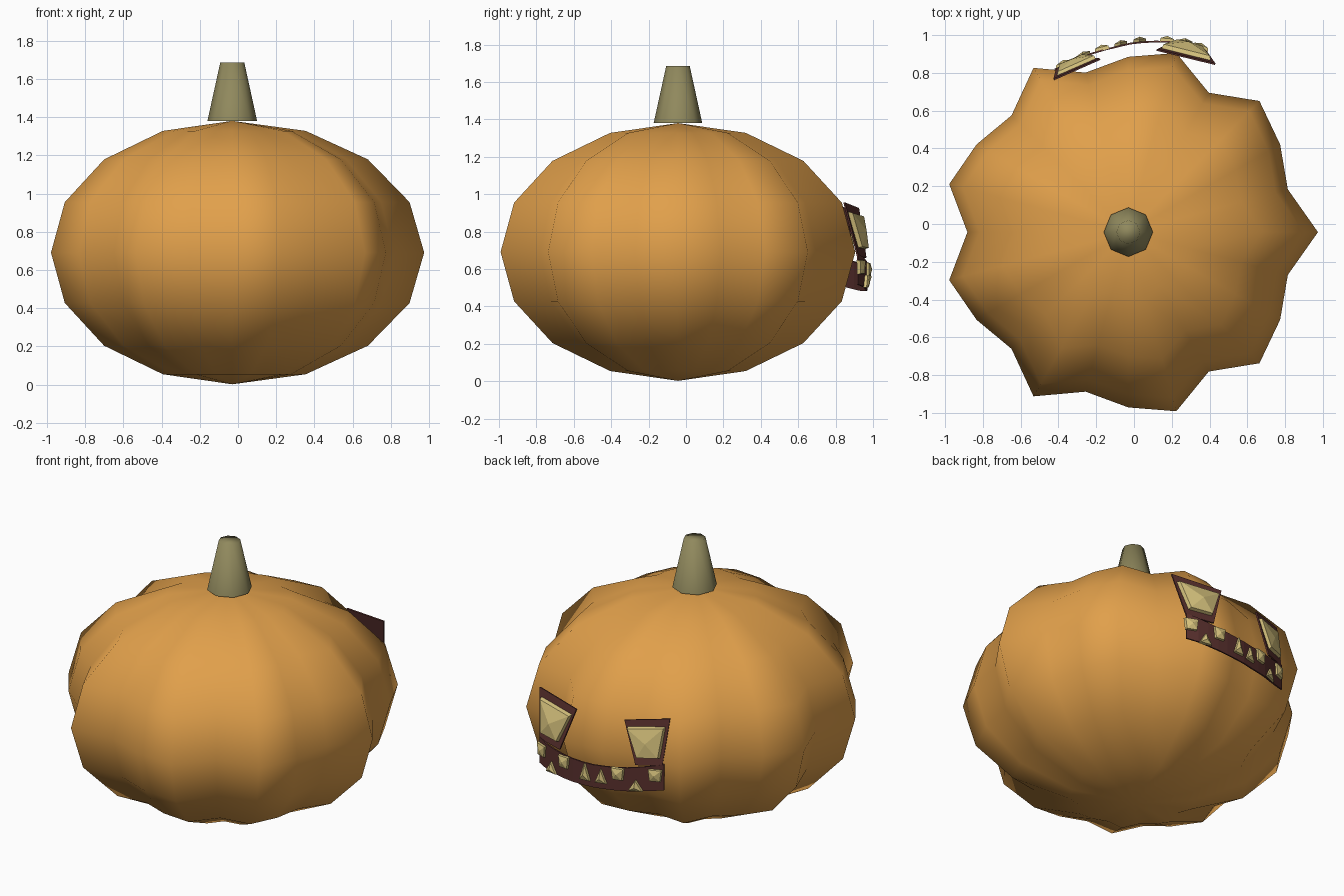
import bpy, bmesh, math
from mathutils import Vector

cube = bpy.data.objects.get("Cube")
if cube:
    bpy.data.objects.remove(cube, do_unlink=True)


def material(name, rgb):
    m = bpy.data.materials.new(name)
    m.use_nodes = True
    m.diffuse_color = (*rgb, 1)
    bsdf = next(n for n in m.node_tree.nodes if n.type == 'BSDF_PRINCIPLED')
    bsdf.inputs["Base Color"].default_value = (*rgb, 1)
    return m


ORANGE = material("pumpkin orange", (0.75, 0.35, 0.07))
OLIVE = material("stem olive", (0.28, 0.25, 0.11))
MAROON = material("dark maroon", (0.10, 0.03, 0.027))
CREAM = material("candle cream", (0.66, 0.53, 0.20))
CENTRE = Vector((-0.03, -0.043, 0))


def finish(name, bm, mat, smooth=False):
    bmesh.ops.recalc_face_normals(bm, faces=bm.faces)
    mesh = bpy.data.meshes.new(name)
    bm.to_mesh(mesh)
    bm.free()
    mesh.materials.append(mat)
    for p in mesh.polygons:
        p.use_smooth = smooth
    ob = bpy.data.objects.new(name, mesh)
    bpy.context.collection.objects.link(ob)
    return ob


# Ribbed body: a squashed sphere whose radius ripples nine times around
bm = bmesh.new()
bmesh.ops.create_uvsphere(bm, u_segments=24, v_segments=8, radius=1)
for v in bm.verts:
    r = 0.928 + 0.076 * math.cos(9 * math.atan2(v.co.y, v.co.x))
    v.co = Vector((v.co.x * r, v.co.y * r, 0.691 + 0.689 * v.co.z)) + CENTRE
finish("pumpkin_body", bm, ORANGE, smooth=True)

# Tapered eight-sided stem
bm = bmesh.new()
bmesh.ops.create_cone(bm, cap_ends=True, segments=8, radius1=0.13, radius2=0.063, depth=0.305)
turn = math.radians(90)
for v in bm.verts:
    v.co = v.co + CENTRE + Vector((0, 0, 1.532))
stem = finish("stem", bm, OLIVE, smooth=True)
for p in stem.data.polygons:
    if p.normal.z < -0.9:
        p.use_smooth = False

# Curved face surface on the back: depth follows x and leans inward with height
PATH = [(-0.46, 0.80), (-0.2, 0.912), (0.0, 0.96), (0.15, 0.968), (0.3, 0.95), (0.46, 0.885)]


def on_face(x, z, out=0.0):
    y = PATH[-1][1]
    for (x0, y0), (x1, y1) in zip(PATH, PATH[1:]):
        if x <= x1:
            y = y0 + (y1 - y0) * (x - x0) / (x1 - x0)
            break
    lean = 0.2 * max(0, z - 0.7)
    return Vector((x + 0.3 * out * x, y - lean + out, z))


def plate(name, rows, mat):
    """Thin sheet lofted between point rows of equal length."""
    bm = bmesh.new()
    grid = [[bm.verts.new(on_face(x, z)) for x, z in row] for row in rows]
    for a, b in zip(grid, grid[1:]):
        for i in range(len(a) - 1):
            bm.faces.new((a[i], a[i + 1], b[i + 1], b[i]))
    ob = finish(name, bm, mat)
    solid = ob.modifiers.new("thickness", 'SOLIDIFY')
    solid.thickness = 0.009
    solid.offset = 0


def stud(name, outline, height, mat):
    """Raised pane with straight sides and a shallow pointed front."""
    bm = bmesh.new()
    n = len(outline)
    cx = sum(p[0] for p in outline) / n
    cz = sum(p[1] for p in outline) / n
    back = [bm.verts.new(on_face(x, z)) for x, z in outline]
    front = [bm.verts.new(on_face(cx + (x - cx) * 0.93, cz + (z - cz) * 0.93, height * 0.6))
             for x, z in outline]
    tip = bm.verts.new(on_face(cx, cz, height))
    for i in range(n):
        j = (i + 1) % n
        bm.faces.new((back[i], back[j], front[j], front[i]))
        bm.faces.new((front[i], front[j], tip))
    bm.faces.new(back)
    finish(name, bm, mat)


# Smiling mouth band
steps = 12
xs = [-0.42 + 0.80 * i / steps for i in range(steps + 1)]


def smile(x):
    return ((x + 0.02) / 0.4) ** 2


plate("mouth", [[(x, 0.625 + 0.055 * smile(x)) for x in xs],
                [(x, 0.482 + 0.035 * smile(x)) for x in xs]], MAROON)

# Slanted eyes: dark frame with a cream pane; corners run inner top, outer top, outer low, inner low
EYES = {
    "left": [(0.12, 0.925), (0.43, 0.955), (0.38, 0.67), (0.21, 0.66)],
    "right": [(-0.18, 0.92), (-0.425, 0.95), (-0.41, 0.67), (-0.265, 0.66)],
}
for side, (it, ot, ol, il) in EYES.items():
    plate(side + "_eye_frame", [[it, ot], [il, ol]], MAROON)
    cx = (it[0] + ot[0] + ol[0] + il[0]) / 4
    pane = [(cx + (x - cx) * 0.84, 0.805 + (z - 0.805) * 0.68) for x, z in (it, ot, ol, il)]
    stud(side + "_eye_pane", pane, 0.035, CREAM)

# Teeth: four square upper ones, two small lower points and two long centre points
for i, x in enumerate((0.355, 0.175, -0.17, -0.375)):
    z = 0.59 + 0.02 * smile(x)
    stud(f"upper_tooth_{i + 1}", [(x - 0.038, z + 0.04), (x + 0.038, z + 0.04),
                                  (x + 0.03, z - 0.035), (x - 0.03, z - 0.035)], 0.03, CREAM)
for i, (x, z, w, h) in enumerate(((0.27, 0.535, 0.04, 0.035), (-0.27, 0.535, 0.04, 0.035),
                                  (0.03, 0.575, 0.035, 0.055), (-0.07, 0.565, 0.035, 0.045))):
    stud(f"pointed_tooth_{i + 1}", [(x - w, z - h), (x + w, z - h), (x, z + h)], 0.03, CREAM)
